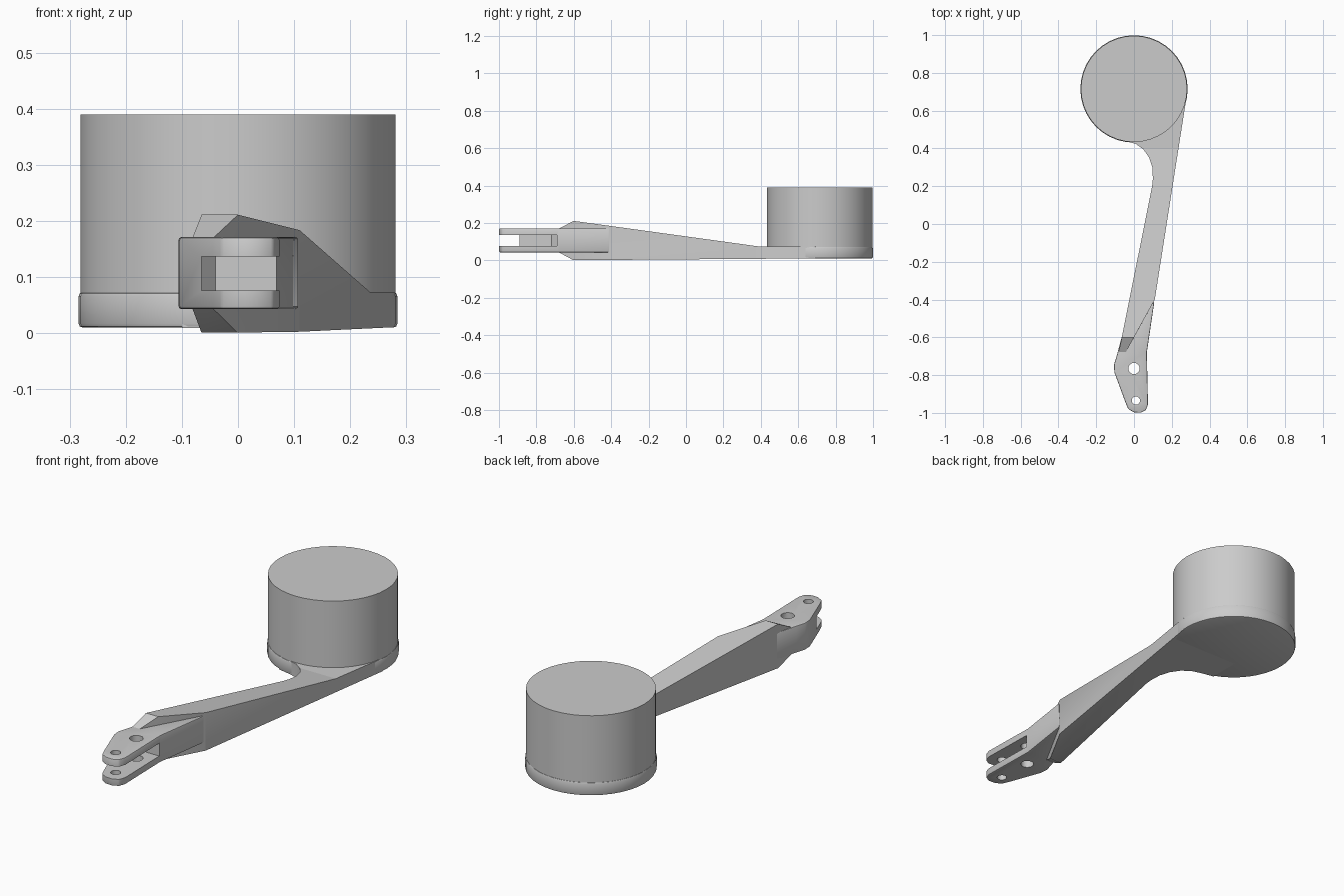
import bpy, bmesh, math
from mathutils import Vector

if "Cube" in bpy.data.objects:
    bpy.data.objects.remove(bpy.data.objects["Cube"], do_unlink=True)

grey = bpy.data.materials.new("light_grey")
grey.use_nodes = True
colour = (0.6, 0.6, 0.6, 1)
grey.diffuse_color = colour
grey.node_tree.nodes["Principled BSDF"].inputs["Base Color"].default_value = colour


def prism(name, outline, z0, z1, cuts=()):
    """Extrude a plan outline, then trim it with (point, outward normal) planes."""
    bm = bmesh.new()
    base = bm.faces.new([bm.verts.new((x, y, z0)) for x, y in outline])
    up = bmesh.ops.extrude_face_region(bm, geom=[base])["geom"]
    for v in up:
        if isinstance(v, bmesh.types.BMVert):
            v.co.z = z1
    for point, normal in cuts:
        geom = bm.verts[:] + bm.edges[:] + bm.faces[:]
        res = bmesh.ops.bisect_plane(bm, geom=geom, plane_co=point, plane_no=normal,
                                     dist=1e-5, clear_outer=True)
        rim = [e for e in res["geom_cut"] if isinstance(e, bmesh.types.BMEdge)]
        bmesh.ops.holes_fill(bm, edges=[e for e in rim if e.is_boundary])
    bmesh.ops.recalc_face_normals(bm, faces=bm.faces[:])
    mesh = bpy.data.meshes.new(name)
    bm.to_mesh(mesh)
    bm.free()
    ob = bpy.data.objects.new(name, mesh)
    bpy.context.collection.objects.link(ob)
    mesh.materials.append(grey)
    return ob


def circle(x, y, r, n):
    return [(x + r * math.cos(math.tau * i / n), y + r * math.sin(math.tau * i / n))
            for i in range(n)]


def activate(ob):
    bpy.ops.object.select_all(action="DESELECT")
    ob.select_set(True)
    bpy.context.view_layer.objects.active = ob


def smooth(ob):
    activate(ob)
    bpy.ops.object.shade_smooth_by_angle(angle=math.radians(30))


def bevel(ob, width, segments):
    mod = ob.modifiers.new("bevel", "BEVEL")
    mod.width, mod.segments = width, segments
    activate(ob)
    bpy.ops.object.modifier_apply(modifier=mod.name)


def subtract(ob, cutter):
    cutter.hide_render = True
    mod = ob.modifiers.new("cut", "BOOLEAN")
    mod.operation, mod.solver, mod.object = "DIFFERENCE", "EXACT", cutter
    activate(ob)
    bpy.ops.object.modifier_apply(modifier=mod.name)
    bpy.data.objects.remove(cutter, do_unlink=True)


def plane(a, b, c, outward):
    a, b, c = Vector(a), Vector(b), Vector(c)
    n = (b - a).cross(c - a).normalized()
    return a, (n if n.dot(Vector(outward)) > 0 else -n)


# Round drum on its slightly wider rim
drum = prism("drum", circle(0, 0.715, 0.281, 40), 0.07, 0.39)
rim = prism("drum_rim", circle(0, 0.715, 0.284, 40), 0.01, 0.073)
bevel(rim, 0.007, 2)

# Arm plan, with a fillet where it meets the rim
arm_plan = [(0.066, -0.69), (0.11, -0.4), (0.281, 0.69), (0.2, 0.75), (-0.1, 0.75),
            (-0.1, 0.45), (-0.04, 0.438), (0.01, 0.424), (0.05, 0.395), (0.08, 0.352),
            (0.097, 0.3), (0.1, 0.24), (0.096, 0.2), (-0.083, -0.69)]
knee = 0.4
slope = plane((0, knee, 0.073), (1, knee, 0.073), (0, -0.6, 0.211), (0, 0, 1))
floor = plane((0, 1, 0.013), (1, 1, 0.013), (0, -0.6, 0.001), (0, 0, -1))
ends = [
    plane((-0.07, -0.6, 0.211), (0, -0.6, 0.211), (-0.07, -0.68, 0.17), (0, -1, 1)),
    plane((0, -0.6, 0.211), (0.11, -0.4, 0.183), (-0.03, -0.655, 0.17), (0, -1, 1)),
    plane((-0.07, -0.6, 0), (0, -0.6, 0), (-0.07, -0.68, 0.043), (0, -1, -1)),
    plane((0, -0.6, 0), (0.11, -0.4, 0), (-0.03, -0.655, 0.043), (0, -1, -1)),
]
arm = prism("tapered_arm", arm_plan, -0.05, 0.3,
            [((0, knee, 0), (0, 1, 0)), slope, floor] + ends)
root = prism("arm_root", arm_plan, -0.05, 0.073,
             [((0, knee, 0), (0, -1, 0)), floor])

# Forked end with a side slot and two pin holes
fork_plan = [(0.108, -0.41), (0.0, -0.46), (-0.06, -0.58), (-0.092, -0.7), (-0.106, -0.745),
             (-0.104, -0.785), (-0.045, -0.945), (-0.03, -0.98), (0, -0.997), (0.035, -0.999),
             (0.063, -0.985), (0.074, -0.955), (0.068, -0.68)]
fork = prism("forked_end", fork_plan, 0.043, 0.171)
bevel(fork, 0.005, 2)
slot_plan = [(-0.065, -1.1), (0.2, -1.1), (0.2, -0.69), (-0.04, -0.69), (-0.065, -0.72)]
subtract(fork, prism("slot_cutter", slot_plan, 0.076, 0.137))
for x, y, r in ((0, -0.765, 0.03), (0.01, -0.935, 0.022)):
    subtract(fork, prism("hole_cutter", circle(x, y, r, 16), -0.1, 0.3))

# The arm stops short of the slot and leaves the pin holes clear
subtract(arm, prism("slot_cutter", slot_plan, 0.076, 0.137))

for ob in (drum, rim, arm, root, fork):
    smooth(ob)
